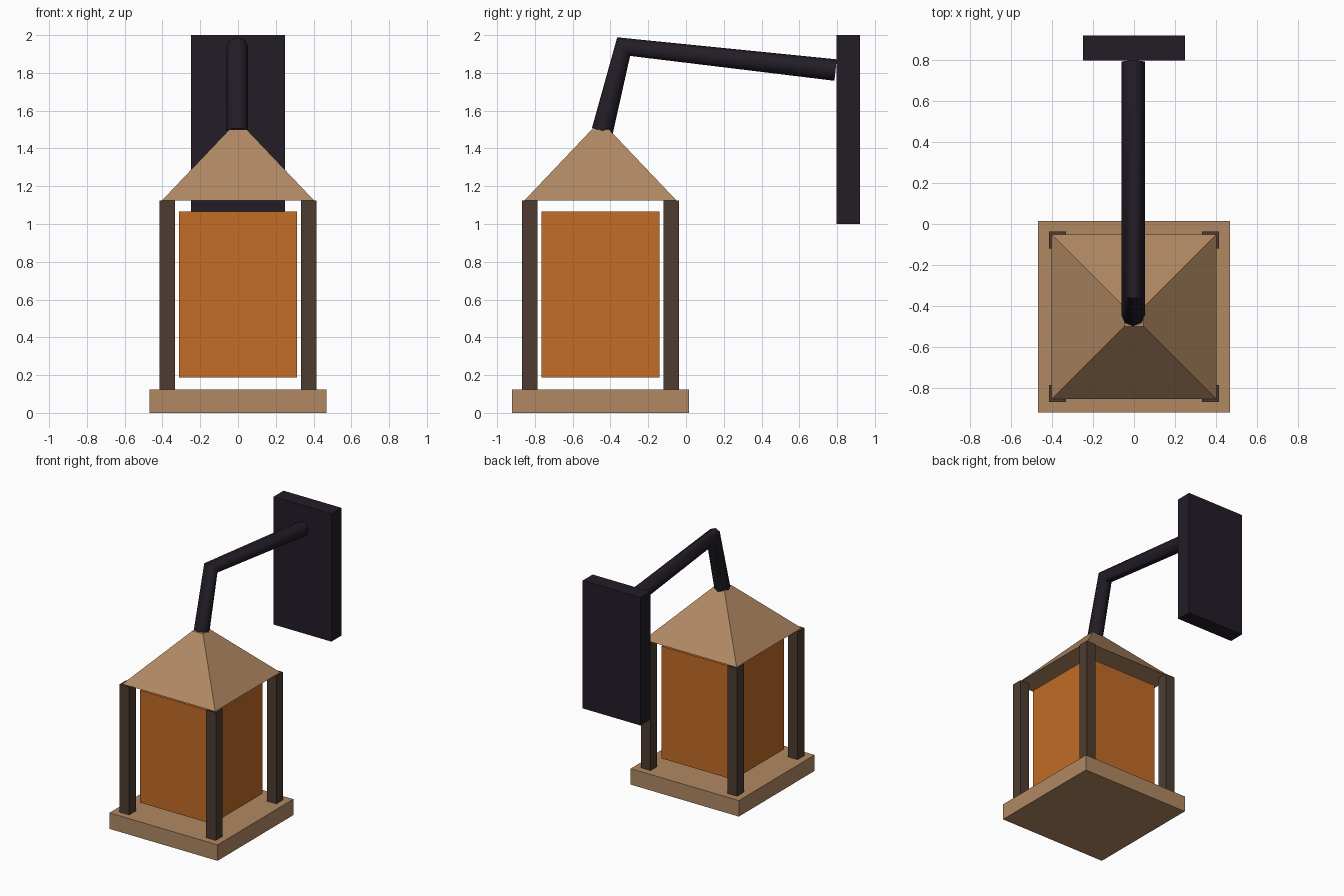
import bpy, bmesh, math
from mathutils import Vector

if "Cube" in bpy.data.objects:
    bpy.data.objects.remove(bpy.data.objects["Cube"])

def material(name, rgb):
    m = bpy.data.materials.new(name)
    m.diffuse_color = (*rgb, 1)
    m.use_nodes = True
    m.node_tree.nodes["Principled BSDF"].inputs["Base Color"].default_value = m.diffuse_color
    return m

WOOD = material("light_wood", (0.44, 0.25, 0.125))
DARK = material("dark_wood", (0.075, 0.046, 0.03))
AMBER = material("amber_glass", (0.54, 0.15, 0.02))
METAL = material("dark_metal", (0.017, 0.012, 0.02))
CY = -0.453  # lantern axis in y

def finish(bm, name, mat):
    bmesh.ops.recalc_face_normals(bm, faces=bm.faces)
    me = bpy.data.meshes.new(name)
    bm.to_mesh(me)
    bm.free()
    me.materials.append(mat)
    ob = bpy.data.objects.new(name, me)
    bpy.context.collection.objects.link(ob)
    return ob

def box(name, x, y, z, mat, taper=1.0):
    """Box from (min, max) ranges; taper scales the top face."""
    bm = bmesh.new()
    bmesh.ops.create_cube(bm, size=1)
    for v in bm.verts:
        k = taper if v.co.z > 0 else 1.0
        v.co = [(r[0] + r[1]) / 2 + c * (r[1] - r[0]) * s
                for r, c, s in zip((x, y, z), v.co, (k, k, 1))]
    return finish(bm, name, mat)

def square(name, half, z, mat, taper=1.0):
    return box(name, (-half, half), (CY - half, CY + half), z, mat, taper)

# Lantern body
square("base", 0.468, (0, 0.125), WOOD)
square("glass", 0.3125, (0.1875, 1.0655), AMBER)
square("roof", 0.402, (1.125, 1.5), WOOD, taper=0.115)

# Corner posts
h, c = 0.0415, 0.3745
for sx, side in ((-1, "left"), (1, "right")):
    for sy, end in ((-1, "front"), (1, "back")):
        x, y = sx * c, CY + sy * c
        box(f"post_{end}_{side}", (x - h, x + h), (y - h, y + h), (0.125, 1.125), DARK)

# Wall plate
box("wall_plate", (-0.25, 0.25), (0.797, 0.92), (1, 2), METAL)

# Bent arm: octagonal rings along a path, mitred at the elbow
path = [Vector((-0.004, 0.792, 1.815)), Vector((-0.004, -0.33, 1.939)),
        Vector((-0.004, -0.443, 1.493))]
SIDES, R = 8, 0.057
bm = bmesh.new()
rings = []
for i, p in enumerate(path):
    d_in = (p - path[i - 1]).normalized() if i else None
    d_out = (path[i + 1] - p).normalized() if i < 2 else None
    t = ((d_in or d_out) + (d_out or d_in)).normalized()
    n = t.cross(Vector((1, 0, 0)))
    stretch = 1 / t.dot(d_in or d_out) if i == 1 else 1
    stretch = min(stretch, 1.05)
    rings.append([bm.verts.new(p + Vector((R * math.cos(a), 0, 0)) + n * R * stretch * math.sin(a))
                  for a in (2 * math.pi * k / SIDES for k in range(SIDES))])
for a, b in zip(rings, rings[1:]):
    for k in range(SIDES):
        j = (k + 1) % SIDES
        bm.faces.new((a[k], a[j], b[j], b[k])).smooth = True
bm.faces.new(rings[0])
bm.faces.new(rings[-1])
arm = finish(bm, "arm", METAL)
bpy.context.view_layer.objects.active = arm
arm.select_set(True)
bpy.ops.object.shade_smooth_by_angle(angle=math.radians(50))
